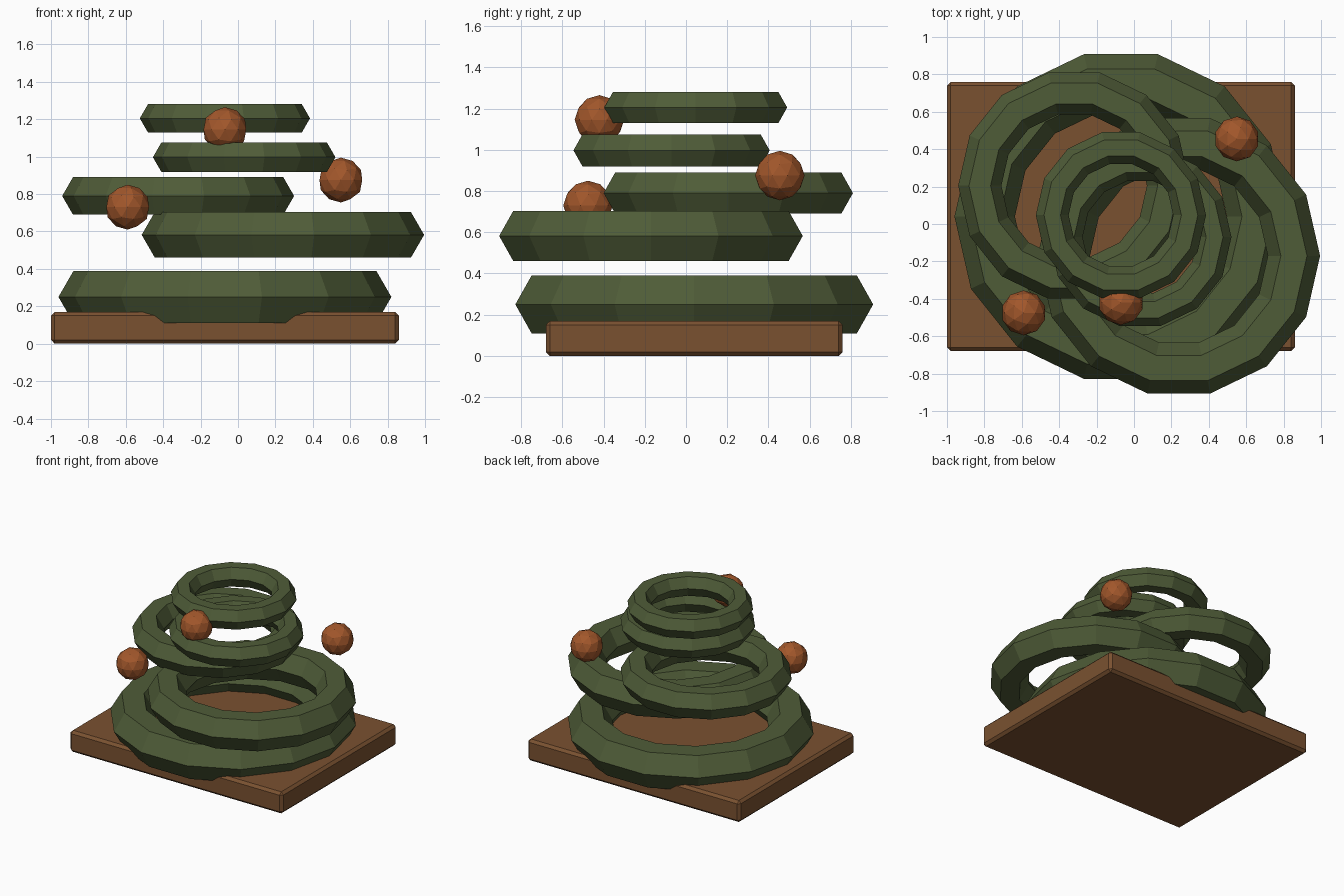
import bpy

if "Cube" in bpy.data.objects:
    bpy.data.objects.remove(bpy.data.objects["Cube"])


def material(name, rgb):
    m = bpy.data.materials.new(name)
    m.diffuse_color = (*rgb, 1)
    m.use_nodes = True
    m.node_tree.nodes["Principled BSDF"].inputs["Base Color"].default_value = m.diffuse_color
    return m


green = material("dark green", (0.078, 0.107, 0.039))
brown = material("wood brown", (0.195, 0.083, 0.030))
rust = material("rust orange", (0.36, 0.095, 0.024))


def finish(name, mat):
    ob = bpy.context.object
    ob.name = name
    ob.data.materials.append(mat)
    return ob


# Bevelled base board
bpy.ops.mesh.primitive_cube_add(size=1, location=(-0.07, 0.04, 0.085))
base = finish("base_board", brown)
base.scale = (1.86, 1.44, 0.17)
bpy.ops.object.transform_apply(location=False, rotation=False, scale=True)
bevel = base.modifiers.new("edge_bevel", 'BEVEL')
bevel.width = 0.02
bevel.segments = 1

# Stacked low-poly rings: centre, outer radius, half height
rings = [
    ((-0.07, 0.04, 0.25), 0.89, 0.14),
    ((0.24, -0.17, 0.582), 0.755, 0.121),
    ((-0.32, 0.205, 0.79), 0.62, 0.10),
    ((0.033, -0.07, 0.997), 0.488, 0.078),
    ((-0.07, 0.047, 1.205), 0.455, 0.076),
]
for i, (loc, outer, half) in enumerate(rings, 1):
    minor = half / 0.866
    bpy.ops.mesh.primitive_torus_add(
        location=loc, major_segments=14, minor_segments=6,
        major_radius=outer - minor, minor_radius=minor)
    finish(f"ring_{i}", green)
    bpy.ops.object.shade_flat()

# Faceted balls
for i, loc in enumerate([(-0.59, -0.475, 0.73), (0.55, 0.455, 0.875),
                         (-0.07, -0.42, 1.145)], 1):
    bpy.ops.mesh.primitive_ico_sphere_add(subdivisions=2, radius=0.12, location=loc)
    finish(f"ball_{i}", rust)
    bpy.ops.object.shade_flat()
